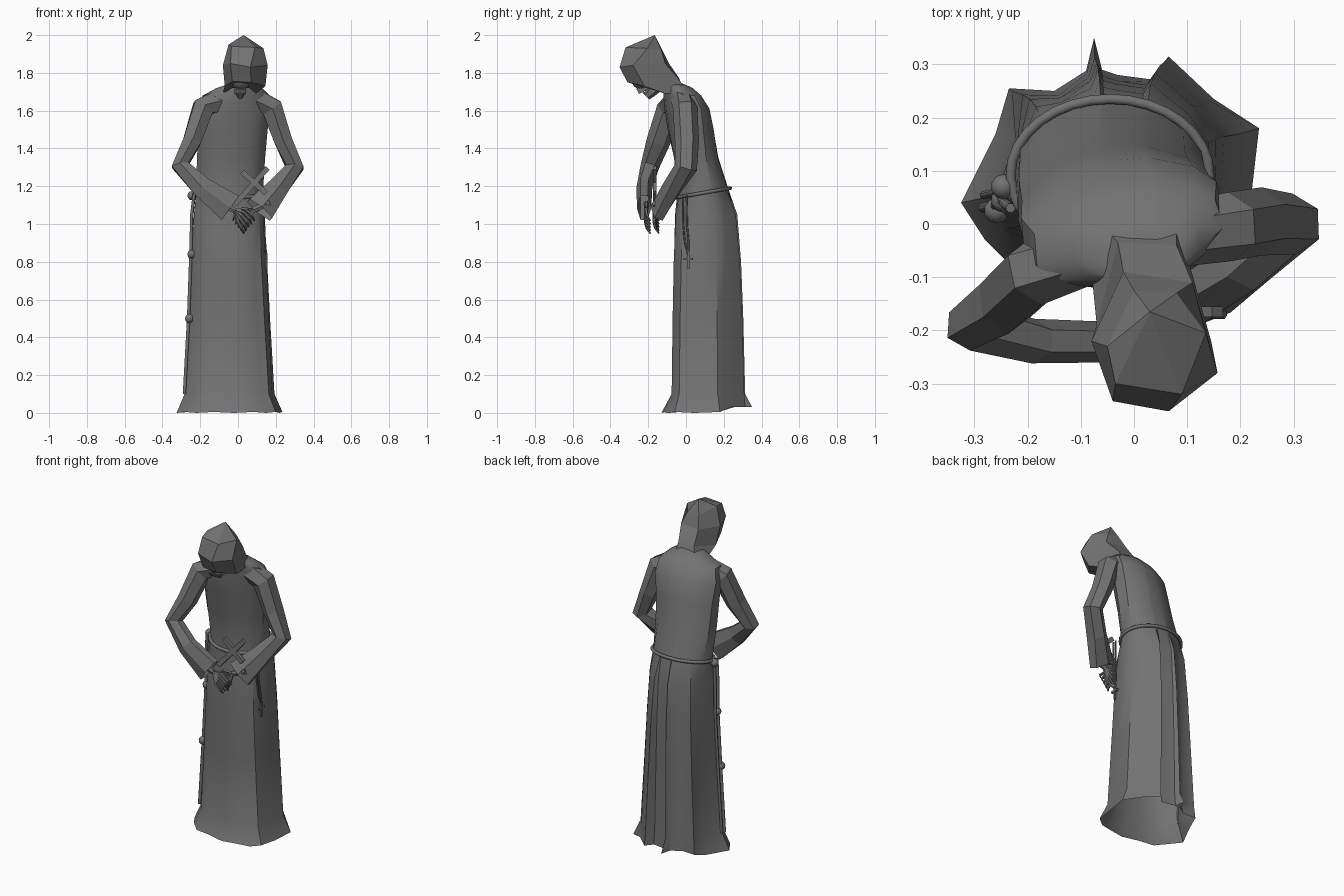
import bpy, bmesh, math
from mathutils import Vector

if "Cube" in bpy.data.objects:
    bpy.data.objects.remove(bpy.data.objects["Cube"])


def finish(name, verts, faces, angle=None):
    me = bpy.data.meshes.new(name)
    me.from_pydata([tuple(v) for v in verts], [], faces)
    bm = bmesh.new()
    bm.from_mesh(me)
    bmesh.ops.remove_doubles(bm, verts=bm.verts, dist=1e-5)
    bmesh.ops.recalc_face_normals(bm, faces=bm.faces)
    bm.to_mesh(me)
    bm.free()
    ob = bpy.data.objects.new(name, me)
    bpy.context.collection.objects.link(ob)
    if angle:
        bpy.ops.object.select_all(action='DESELECT')
        bpy.context.view_layer.objects.active = ob
        ob.select_set(True)
        bpy.ops.object.shade_smooth_by_angle(angle=math.radians(angle))
    return ob


def loft(name, rings, cap_start=False, cap_end=False, angle=None):
    n = len(rings[0])
    verts = [p for r in rings for p in r]
    faces = [(i*n+j, i*n+(j+1) % n, (i+1)*n+(j+1) % n, (i+1)*n+j)
             for i in range(len(rings)-1) for j in range(n)]
    if cap_start:
        faces.append(tuple(range(n)))
    if cap_end:
        faces.append(tuple(range(len(verts)-n, len(verts))))
    return finish(name, verts, faces, angle)


def tube(name, path, sides=6, caps=True, angle=None, cyclic=False):
    """path entries: x, y, z, radius across, radius along y"""
    pts = [Vector(p[:3]) for p in path]
    rings = []
    for i, p in enumerate(path):
        if cyclic:
            t = pts[(i+1) % len(pts)] - pts[i-1]
        else:
            t = pts[min(i+1, len(pts)-1)] - pts[max(i-1, 0)]
        t.normalize()
        ref = Vector((0, 0, 1)) if cyclic else Vector((0, 1, 0))
        u = t.cross(ref).normalized()
        v = u.cross(t)
        rings.append([pts[i] + u*p[3]*math.cos(a) + v*p[4]*math.sin(a)
                      for a in (2*math.pi*(k+.5)/sides for k in range(sides))])
    if cyclic:
        rings.append(rings[0])
    return loft(name, rings, caps and not cyclic, caps and not cyclic, angle)


def ball(name, loc, r, scale=(1, 1, 1), seg=10):
    bpy.ops.mesh.primitive_uv_sphere_add(segments=seg, ring_count=seg//2+1, radius=r, location=loc)
    ob = bpy.context.object
    ob.name = name
    ob.scale = scale
    bpy.ops.object.shade_smooth()
    return ob


def box(name, loc, size, rot=(0, 0, 0)):
    bpy.ops.mesh.primitive_cube_add(size=1, location=loc, rotation=rot)
    ob = bpy.context.object
    ob.name = name
    ob.scale = size
    return ob


# Robe: ragged hem outline blended up into elliptical waist, chest and shoulders
hem = [(.22, .05), (.235, .18), (.15, .235), (.065, .315), (.03, .272), (-.03, .28),
       (-.06, .29), (-.075, .35), (-.09, .288), (-.15, .25), (-.235, .255), (-.26, .17),
       (-.325, .04), (-.28, -.03), (-.22, -.09), (-.13, -.11), (-.02, -.13), (.08, -.12),
       (.15, -.1), (.2, -.06)]
hx, hy = -.045, .1
angles = [math.atan2((y-hy)/.8, x-hx) for x, y in hem]


def ellipse(z, cx, cy, rx, ry, rot=0):
    out = []
    c, s = math.cos(rot), math.sin(rot)
    for a in angles:
        x, y = rx*math.cos(a), ry*math.sin(a)
        out.append(Vector((cx+x*c-y*s, cy+x*s+y*c, z)))
    return out


waist = ellipse(1.17, -.045, .092, .182, .138)
inner = []
for i, (x, y) in enumerate(hem):
    k = .97 if y > .2 else .85
    ky = (.8 if i % 2 else .74) if y < -.08 else k   # shallow front folds
    y = min(y, .32)
    inner.append(Vector((hx+(x-hx)*k, hy+(y-hy)*ky, .1)))
rings = [[Vector((x, y, .03 if y > .2 else .005 * (i % 2))) for i, (x, y) in enumerate(hem)], inner]
for z, wx, wy in ((.5, .65, .88), (.8, .42, .74), (1.05, .2, .5)):
    rings.append([Vector((a.x+(b.x-a.x)*wx, a.y+(b.y-a.y)*wy, z)) for a, b in zip(waist, inner)])
rings += [waist,
          ellipse(1.35, -.04, .053, .187, .118, .08),
          ellipse(1.5, -.03, .025, .19, .12, .15),
          ellipse(1.61, -.022, .005, .2, .115, .2),
          ellipse(1.68, -.012, -.02, .185, .095, .2),
          ellipse(1.72, .005, -.04, .125, .075, .1),
          ellipse(1.745, .02, -.07, .06, .05)]
loft("robe", rings, cap_end=True, angle=35)

# Hood: six-sided faceted rings from crown to neck, closed with a peak
hood = [[(-.035, -.30, 1.94), (.09, -.32, 1.935), (.135, -.205, 1.93), (.08, -.13, 1.92),
         (0, -.125, 1.92), (-.05, -.23, 1.95)],
        [(-.04, -.333, 1.85), (.065, -.352, 1.83), (.157, -.28, 1.84), (.11, -.11, 1.85),
         (-.02, -.09, 1.85), (-.08, -.22, 1.84)],
        [(-.03, -.30, 1.755), (.07, -.31, 1.75), (.145, -.22, 1.73), (.08, -.04, 1.77),
         (-.03, -.035, 1.77), (-.07, -.19, 1.73)],
        [(-.03, -.17, 1.72), (.06, -.17, 1.72), (.095, -.11, 1.69), (.08, .01, 1.69),
         (-.06, .0, 1.68), (-.08, -.09, 1.69)]]
peak = [(.03, -.165, 2.0)] * 6
loft("hood", [peak] + hood)

# Skull face tucked under the hood
ball("skull", (.015, -.235, 1.77), .055, (1, 1, 1.1), 12)
box("upper_jaw", (.012, -.225, 1.718), (.06, .07, .03), (.5, 0, 0))
tube("lower_jaw", [(.012, -.15, 1.735, .025, .035), (.012, -.185, 1.70, .03, .03),
                   (.012, -.21, 1.675, .015, .022)])
for i in range(5):
    box("tooth", (-.01+.011*i, -.225, 1.698), (.008, .008, .022), (.5, 0, 0))

# Sleeves
tube("right_sleeve", [(-.09, -.055, 1.65, .07, .06), (-.185, -.09, 1.615, .065, .065),
                      (-.243, -.145, 1.44, .055, .064), (-.305, -.19, 1.31, .052, .05),
                      (-.19, -.22, 1.195, .064, .042), (-.04, -.222, 1.085, .09, .038)], caps=False)
tube("left_sleeve", [(.09, -.02, 1.655, .07, .06), (.18, -.005, 1.615, .065, .065),
                     (.24, .005, 1.44, .055, .064), (.30, .0, 1.30, .054, .06),
                     (.21, -.075, 1.19, .064, .055), (.115, -.145, 1.075, .09, .047)], caps=False)

# Bony hands: one crossed over the other
for side, (wx, wy, d) in {"right": (-.05, -.21, 1), "left": (.11, -.165, -1)}.items():
    tube(side + "_wrist", [(wx-d*.06, wy, 1.11, .016, .014), (wx+d*.03, wy, 1.075, .018, .012)])
    for i in range(5):
        a = Vector((wx+d*.03, wy, 1.075))
        b = a + Vector((d*(.055-.009*i), -.004, .005-.017*i))
        c = b + Vector((d*(.04-.005*i), .008, -.035))
        e = c + Vector((d*.012, .018, -.028))
        tube(side + "_finger", [(*a, .008, .008), (*b, .010, .010), (*c, .008, .008), (*e, .004, .004)], 5)

# Held cross
tilt = math.radians(42)
box("held_cross_post", (.07, -.165, 1.2), (.028, .02, .26), (0, tilt, 0))
box("held_cross_bar", (.085, -.165, 1.22), (.17, .02, .028), (0, tilt, 0))

# Rope belt following the waist
belt = []
for k in range(32):
    a = 2*math.pi*k/32
    belt.append((-.045+.187*math.cos(a), .092+.143*math.sin(a), 1.165+.025*math.sin(a), .010, .010))
tube("rope_belt", belt, 8, cyclic=True, angle=60)

# Hanging cord with knots
cord = [(-.232, .03, 1.16), (-.245, .04, 1.05), (-.25, .045, .84), (-.262, .035, .5), (-.284, .03, .1)]
tube("knotted_cord", [(*p, .009, .009) for p in cord], 8, angle=60)
tube("second_cord", [(x+.002, y+.024, z, .008, .008) for x, y, z in cord], 8, angle=60)
for p in ((-.245, .07, 1.15), (-.245, .045, .84), (-.258, .025, .5)):
    ball("cord_knot", p, .024)

# Prayer beads with a small cross
for dy in (-.012, .008):
    tube("bead_string", [(.135, dy-.005, 1.15, .005, .005), (.137, dy-.003, 1.0, .005, .005),
                         (.145, dy+.006, .9, .005, .005), (.15, .012, .84, .005, .005)], 5)
box("bead_cross_post", (.152, .013, .805), (.01, .012, .085))
box("bead_cross_bar", (.152, .013, .815), (.01, .05, .012))

# Dark grey stone on every part
stone = bpy.data.materials.new("dark_stone")
stone.diffuse_color = (.17, .17, .17, 1)
stone.use_nodes = True
stone.node_tree.nodes["Principled BSDF"].inputs["Base Color"].default_value = stone.diffuse_color
for ob in bpy.data.objects:
    ob.data.materials.append(stone)
